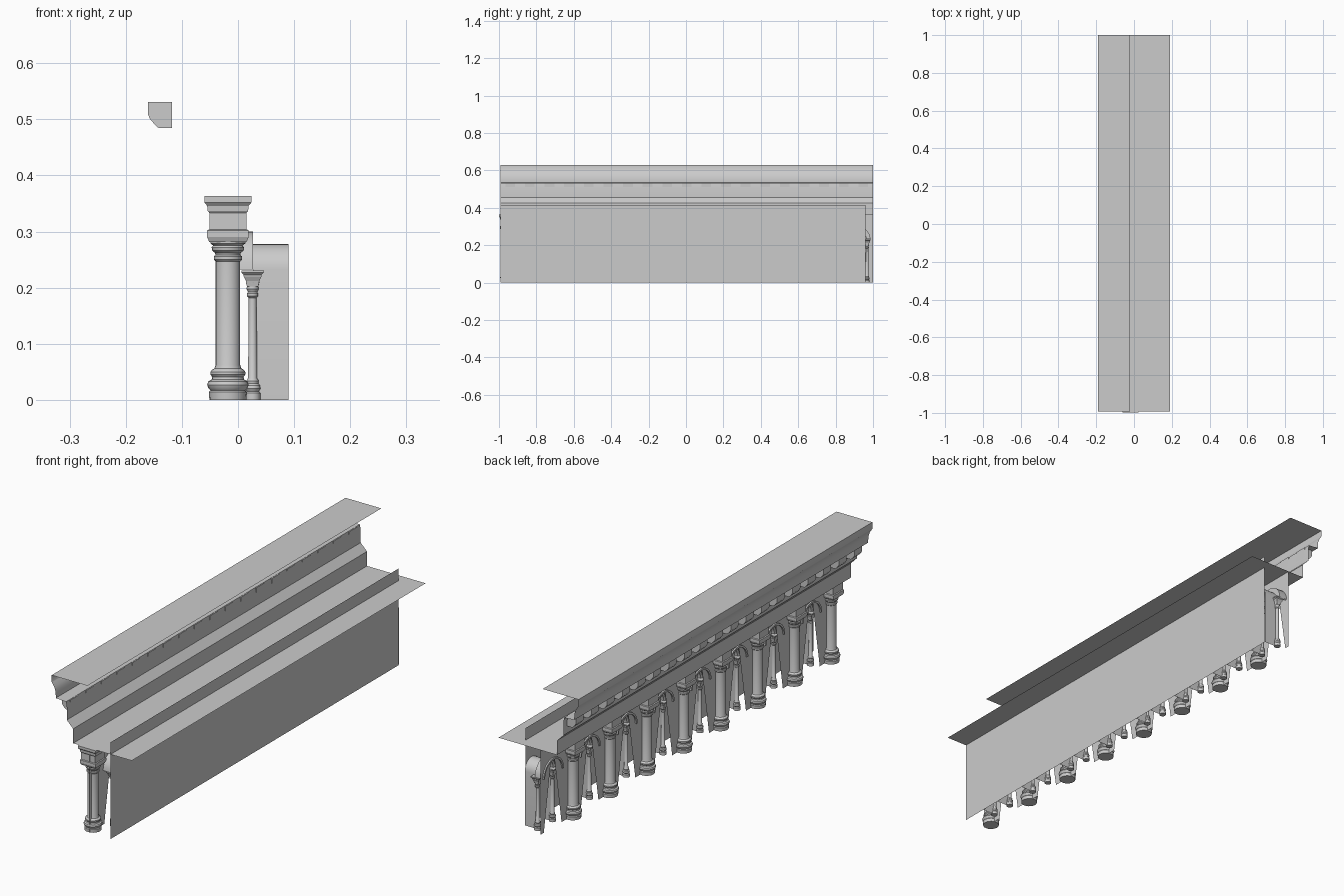
import bpy, bmesh, math

if "Cube" in bpy.data.objects:
    bpy.data.objects.remove(bpy.data.objects["Cube"])

Y0, Y1 = -0.992, 1.0
PITCH, BAYS = 0.25, 8
COL_Y, COL_X = -0.957, -0.018       # first big column
SPRING, TOP, WALL_X = 0.232, 0.363, -0.01
SEG = 14


def finish(name, bm, smooth=True):
    me = bpy.data.meshes.new(name)
    bm.to_mesh(me)
    bm.free()
    if smooth:
        me.polygons.foreach_set("use_smooth", [True] * len(me.polygons))
        me.set_sharp_from_angle(angle=math.radians(35))
    ob = bpy.data.objects.new(name, me)
    bpy.context.collection.objects.link(ob)
    return ob


def bridge(bm, rings, closed=False):
    for a, b in zip(rings, rings[1:]):
        n = len(a)
        for i in range(n if closed else n - 1):
            j = (i + 1) % n
            bm.faces.new((a[i], a[j], b[j], b[i]))


def extrude_y(bm, profile, y0, y1, closed=False):
    rings = [[bm.verts.new((x, y, z)) for x, z in profile] for y in (y0, y1)]
    bridge(bm, rings, closed)
    if closed:
        bm.faces.new(rings[0])
        bm.faces.new(rings[1][::-1])


def stack(bm, cx, cy, profile, sides):
    """Stacked rings of (radius, z); four sides gives square blocks."""
    k = math.sqrt(2) if sides == 4 else 1
    off = math.pi / 4 if sides == 4 else 0
    rings = [[bm.verts.new((cx + r * k * math.cos(off + 2 * math.pi * i / sides),
                            cy + r * k * math.sin(off + 2 * math.pi * i / sides), z))
              for i in range(sides)] for r, z in profile]
    bridge(bm, rings, True)
    bm.faces.new(rings[0][::-1])
    bm.faces.new(rings[-1])


def arch_path(cy, r, jambs=True):
    pts = [(cy - r * math.cos(math.pi * i / SEG), SPRING + r * math.sin(math.pi * i / SEG))
           for i in range(SEG + 1)]
    return [(cy - r, 0)] + pts + [(cy + r, 0)] if jambs else pts


def arch_sweep(bm, cy, stations, jambs):
    bridge(bm, [[bm.verts.new((x, y, z)) for y, z in arch_path(cy, r, jambs)]
                for x, r in stations])


col_ys = [COL_Y + PITCH * i for i in range(BAYS)]
bay_ys = [y + PITCH / 2 for y in col_ys]

# cornice: frieze, sloped band, bracket bed, cove and fascia
bm = bmesh.new()
extrude_y(bm, [(0.19, TOP), (-0.088, TOP), (-0.088, 0.425), (-0.118, 0.455), (-0.118, 0.51),
               (-0.122, 0.532), (-0.17, 0.535), (-0.17, 0.545), (-0.172, 0.565),
               (-0.178, 0.582), (-0.188, 0.597), (-0.19, 0.60), (-0.19, 0.628),
               (-0.02, 0.628)], Y0, Y1)
finish("entablature", bm)

# brackets under the cornice
bm = bmesh.new()
n = 19
for i in range(n):
    y = Y0 + (i + 0.5) * (Y1 - Y0) / n
    extrude_y(bm, [(-0.118, 0.485), (-0.142, 0.485), (-0.147, 0.489), (-0.157, 0.501),
                   (-0.16, 0.508), (-0.16, 0.531), (-0.118, 0.531)],
              y - 0.026, y + 0.026, True)
finish("brackets", bm, False)

# back wall
bm = bmesh.new()
extrude_y(bm, [(0.09, 0), (0.09, 0.415)], Y0, 0.96)
finish("back_wall", bm, False)

# front wall with arched openings
bm = bmesh.new()
for i, cy in enumerate(bay_ys):
    a = Y0 if i == 0 else cy - PITCH / 2
    b = Y1 if i == BAYS - 1 else cy + PITCH / 2
    path = arch_path(cy, 0.06)
    mid = len(path) // 2
    # split at the crown so each half is simple
    left = [(a, 0)] + path[:mid + 1] + [(cy, TOP), (a, TOP)]
    right = path[mid:] + [(b, 0), (b, TOP), (cy, TOP)]
    for poly in (left, right):
        bm.faces.new([bm.verts.new((WALL_X, y, z)) for y, z in poly])
bmesh.ops.triangulate(bm, faces=bm.faces[:])
finish("front_wall", bm, False)

# niche reveals and moulded arch rings
bm = bmesh.new()
for cy in bay_ys:
    arch_sweep(bm, cy, [(0.027, 0.046), (0.09, 0.046)], True)
finish("niche_reveals", bm)
bm = bmesh.new()
for cy in bay_ys:
    arch_sweep(bm, cy, [(WALL_X, 0.068), (-0.016, 0.068), (-0.016, 0.06), (0.004, 0.06),
                        (0.008, 0.053), (0.016, 0.053), (0.02, 0.046), (0.027, 0.046),
                        (0.027, 0.068), (WALL_X, 0.068)], False)
finish("arch_rings", bm)

# big columns: round base, shaft and necking, then square capital blocks
shaft = [(0.033, 0), (0.034, 0.014), (0.031, 0.017), (0.035, 0.021), (0.037, 0.027),
         (0.035, 0.033), (0.029, 0.036), (0.028, 0.041), (0.031, 0.045), (0.031, 0.05),
         (0.028, 0.054), (0.024, 0.056), (0.022, 0.062), (0.022, 0.247), (0.025, 0.25),
         (0.025, 0.256), (0.022, 0.258), (0.023, 0.262), (0.028, 0.266), (0.029, 0.272),
         (0.026, 0.275), (0.031, 0.279), (0.031, 0.282)]
block = [(0.033, 0.281), (0.037, 0.29), (0.037, 0.302), (0.033, 0.304), (0.033, 0.333),
         (0.036, 0.337), (0.037, 0.346), (0.042, 0.352), (0.042, TOP)]
bm = bmesh.new()
for y in col_ys:
    stack(bm, COL_X, y, shaft, 20)
finish("big_column_shafts", bm)
bm = bmesh.new()
for y in col_ys:
    stack(bm, COL_X, y, block, 4)
finish("big_column_capitals", bm, False)

# small columns carrying the arches
thin = [(0.014, 0), (0.014, 0.012), (0.011, 0.015), (0.014, 0.02), (0.013, 0.026),
        (0.010, 0.029), (0.011, 0.034), (0.008, 0.039), (0.007, 0.182), (0.010, 0.185),
        (0.010, 0.19), (0.008, 0.192), (0.011, 0.198), (0.010, 0.202), (0.012, 0.21)]
cap = [(0.010, 0.202), (0.012, 0.212), (0.016, 0.22), (0.016, 0.223), (0.02, 0.227),
       (0.02, 0.231)]
small_ys = [cy + s * 0.05 for cy in bay_ys for s in (-1, 1)]
bm = bmesh.new()
for y in small_ys:
    stack(bm, 0.026, y, thin, 14)
finish("small_column_shafts", bm)
bm = bmesh.new()
for y in small_ys:
    stack(bm, 0.026, y, cap, 4)
finish("small_column_capitals", bm, False)
